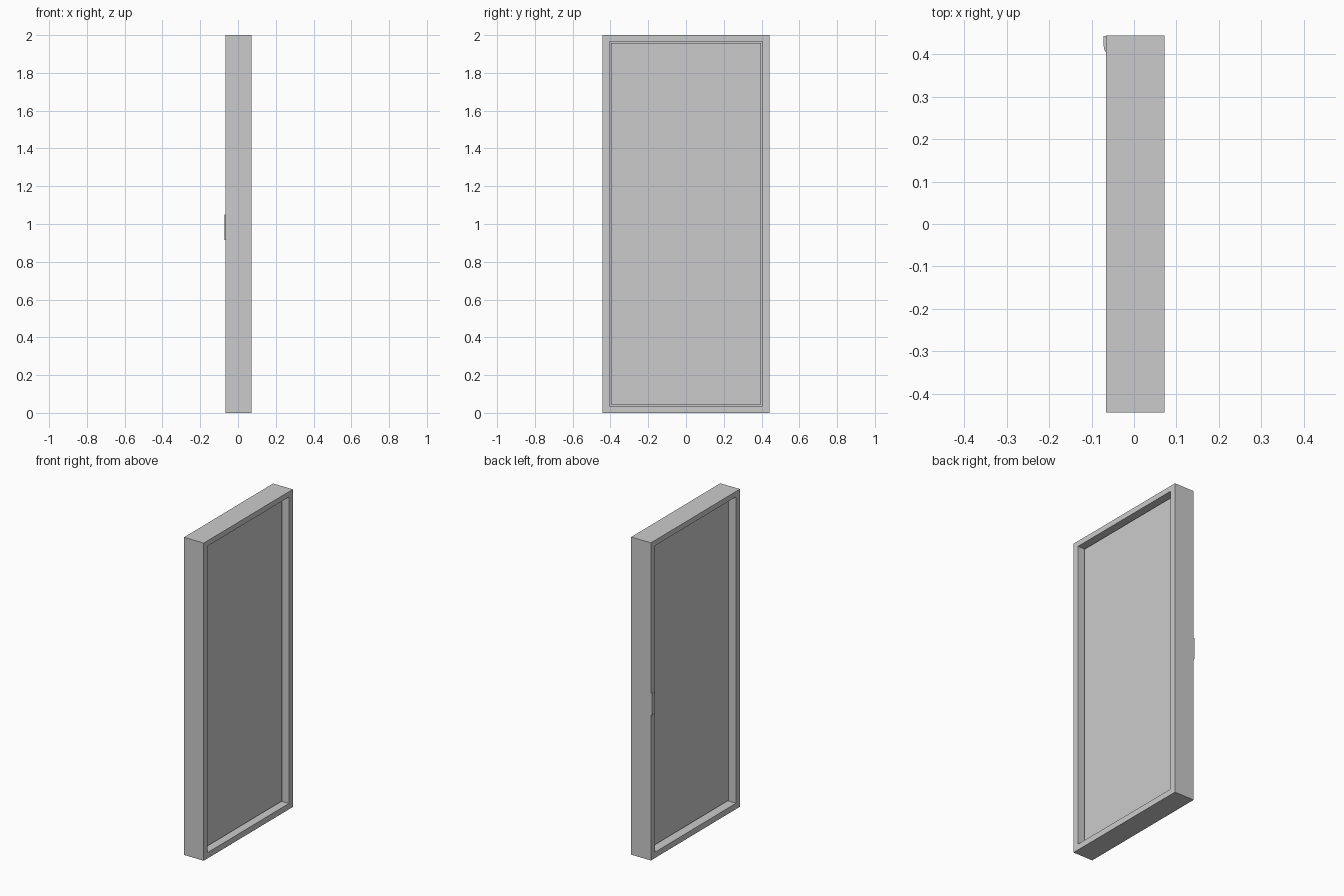
import bpy, bmesh

if "Cube" in bpy.data.objects:
    bpy.data.objects.remove(bpy.data.objects["Cube"])

FX0, FX1 = -0.0655, 0.0715      # frame depth range
HY, H = 0.443, 2.0              # half width, height
OY, OZ0, OZ1 = 0.404, 0.037, 1.966   # clear opening
DY, DZ0, DZ1 = 0.397, 0.045, 1.959   # door leaf


def finish(bm, name):
    bmesh.ops.recalc_face_normals(bm, faces=bm.faces)
    me = bpy.data.meshes.new(name)
    bm.to_mesh(me)
    bm.free()
    ob = bpy.data.objects.new(name, me)
    bpy.context.collection.objects.link(ob)
    return ob


def box(name, x0, x1, y0, y1, z0, z1):
    bm = bmesh.new()
    bmesh.ops.create_cube(bm, size=1)
    for v in bm.verts:
        v.co = ((x0 + x1) / 2 + v.co.x * (x1 - x0),
                (y0 + y1) / 2 + v.co.y * (y1 - y0),
                (z0 + z1) / 2 + v.co.z * (z1 - z0))
    return finish(bm, name)


def ring(name, x0, x1, outer, inner):
    """Rectangular ring; outer and inner are (half width, bottom, top)."""
    bm = bmesh.new()
    loops = []
    for x, (w, a, b) in ((x0, outer), (x1, outer), (x1, inner), (x0, inner)):
        loops.append([bm.verts.new((x, y, z))
                      for y, z in ((-w, a), (w, a), (w, b), (-w, b))])
    for k in range(4):
        p, q = loops[k], loops[(k + 1) % 4]
        for i in range(4):
            j = (i + 1) % 4
            bm.faces.new((p[i], p[j], q[j], q[i]))
    return finish(bm, name)


# Surrounding frame, door leaf, and the seal set deep in the gap
ring("door_frame", FX0, FX1, (HY, 0, H), (OY, OZ0, OZ1))
box("door_leaf", -0.018, 0.030, -DY, DY, DZ0, DZ1)
ring("door_seal", -0.004, 0.016, (OY, OZ0, OZ1), (DY, DZ0, DZ1))

# Strike plate: bent strip lining the jamb and curling over its face
path = [(-0.025, 0.4025), (-0.060, 0.4025), (-0.0665, 0.405), (-0.070, 0.410),
        (-0.0715, 0.419), (-0.0715, 0.442), (-0.0650, 0.442),
        (-0.0650, 0.4045), (-0.025, 0.4045)]
bm = bmesh.new()
face = bm.faces.new([bm.verts.new((x, y, 0.915)) for x, y in path])
ext = bmesh.ops.extrude_face_region(bm, geom=[face])
bmesh.ops.translate(bm, vec=(0, 0, 0.135),
                    verts=[g for g in ext["geom"] if isinstance(g, bmesh.types.BMVert)])
finish(bm, "strike_plate")
